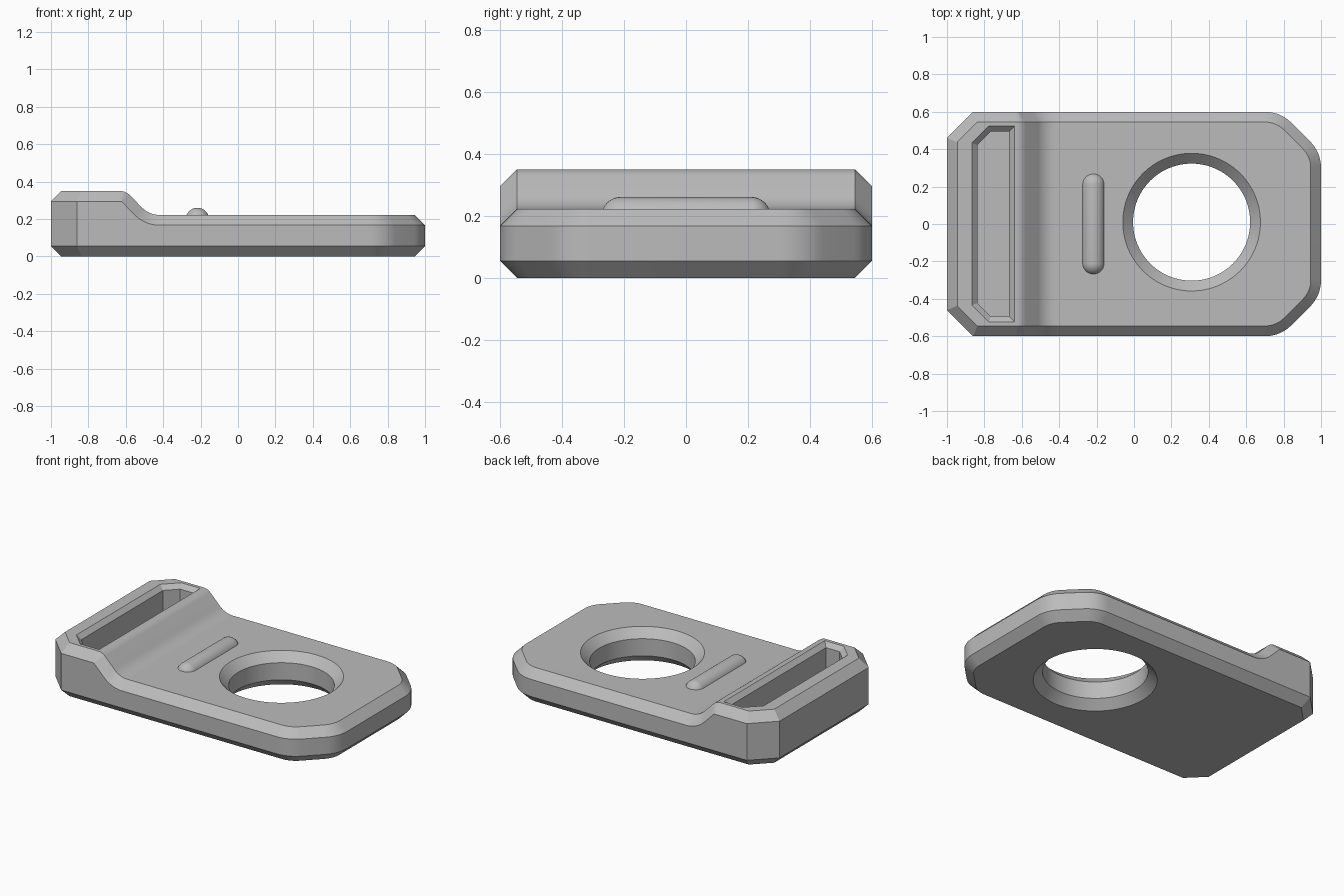
import bpy, bmesh
from math import sin, cos, pi, radians

if "Cube" in bpy.data.objects:
    bpy.data.objects.remove(bpy.data.objects["Cube"])

grey = bpy.data.materials.new("plain grey")
grey.use_nodes = True
grey.diffuse_color = (0.5, 0.5, 0.5, 1)
grey.node_tree.nodes["Principled BSDF"].inputs["Base Color"].default_value = grey.diffuse_color

C = 0.055            # edge chamfer
HIGH, LOW = 0.35, 0.222


def finish(bm, name):
    bmesh.ops.recalc_face_normals(bm, faces=bm.faces)
    mesh = bpy.data.meshes.new(name)
    bm.to_mesh(mesh)
    bm.free()
    mesh.materials.append(grey)
    obj = bpy.data.objects.new(name, mesh)
    bpy.context.collection.objects.link(obj)
    return obj


def loft(name, rings, strips=False):
    """Skin closed rings; caps are single faces, or strips between mirrored halves."""
    bm = bmesh.new()
    rows = [[bm.verts.new(p) for p in ring] for ring in rings]
    n = len(rows[0])
    for a, b in zip(rows, rows[1:]):
        for i in range(n):
            j = (i + 1) % n
            bm.faces.new((a[i], a[j], b[j], b[i]))
    bm.faces.new(rows[0])
    if strips:
        top = rows[-1]
        for i in range(n // 2 - 1):
            bm.faces.new((top[i], top[i + 1], top[n - 2 - i], top[n - 1 - i]))
    else:
        bm.faces.new(rows[-1])
    return finish(bm, name)


def arc(cx, cy, r, start, end, steps):
    angles = [radians(start + (end - start) * k / steps) for k in range(steps + 1)]
    return [(cx + r * cos(a), cy + r * sin(a)) for a in angles]


def half_outline(inset):
    """One side from the raised end to the rounded end, as x, y, z of the top edge."""
    k = inset * 0.414
    d = C - inset      # how far the edge lies below the top surface
    y = 0.6 - inset
    pts = [(-1 + inset, 0.46 - k, HIGH - d), (-0.86 + k, y, HIGH - d)]
    # Step down: convex fillet, slope, concave fillet
    step = arc(-0.63, HIGH - 0.07, 0.07 - d, 90, 45, 6)
    step += arc(-0.42, LOW + 0.13, 0.13 + d, 225, 270, 10)
    pts += [(x, y, z) for x, z in step]
    # Two soft bends form the rounded corner
    corner = arc(0.7, 0.4, 0.2 - inset, 90, 45, 8) + arc(0.8, 0.3, 0.2 - inset, 45, 0, 8)
    pts += [(x, v, LOW - d) for x, v in corner]
    return pts


def ring(half, z=None):
    full = half + [(x, -y, h) for x, y, h in reversed(half)]
    return [(x, y, h if z is None else z) for x, y, h in full]


# Chamfered plate with the raised end
outer, inner = half_outline(0), half_outline(C)
low_inner = [(o[0] if 2 <= i < 19 else p[0], p[1], 0)
             for i, (o, p) in enumerate(zip(outer, inner))]
body = loft("plate_body", [ring(low_inner, 0), ring(outer, C), ring(outer), ring(inner)], True)

# Round hole, flared at both faces
hole_levels = [(-0.01, 0.378), (C, 0.313), (LOW - C, 0.313), (LOW + 0.01, 0.378)]
hole = loft("hole_cutter", [
    [(0.308 + r * cos(2 * pi * i / 96), 0.01 + r * sin(2 * pi * i / 96), z) for i in range(96)]
    for z, r in hole_levels])


# Deep slot with a bevelled rim in the raised end
def slot_ring(grow, z):
    k = grow * 0.414
    half = [(-0.838 - grow, 0.422 + k, z), (-0.765 - k, 0.495 + grow, z),
            (-0.667 + grow, 0.495 + grow, z)]
    return ring(half, z)


slot = loft("slot_cutter", [slot_ring(0, 0.06), slot_ring(0, HIGH - 0.028),
                            slot_ring(0.038, HIGH + 0.01)])

for cutter in (hole, slot):
    cutter.hide_render = True
    mod = body.modifiers.new(cutter.name, "BOOLEAN")
    mod.operation = "DIFFERENCE"
    mod.solver = "EXACT"
    mod.object = cutter
bpy.context.view_layer.update()
cut_mesh = bpy.data.meshes.new_from_object(
    body.evaluated_get(bpy.context.evaluated_depsgraph_get()))
body.modifiers.clear()
body.data = cut_mesh
for cutter in (hole, slot):
    bpy.data.objects.remove(cutter)

# Raised rounded rib: a stretched ball sunk into the plate
bm = bmesh.new()
bmesh.ops.create_uvsphere(bm, u_segments=32, v_segments=25, radius=0.0625)
for v in bm.verts:
    x, y, z = v.co
    v.co = (x - 0.217, z + (0.21 if z > 0 else -0.21), y + 0.198)
rib = finish(bm, "grip_rib")

for obj in (body, rib):
    bpy.ops.object.select_all(action="DESELECT")
    obj.select_set(True)
    bpy.context.view_layer.objects.active = obj
    bpy.ops.object.shade_smooth_by_angle(angle=radians(30))
